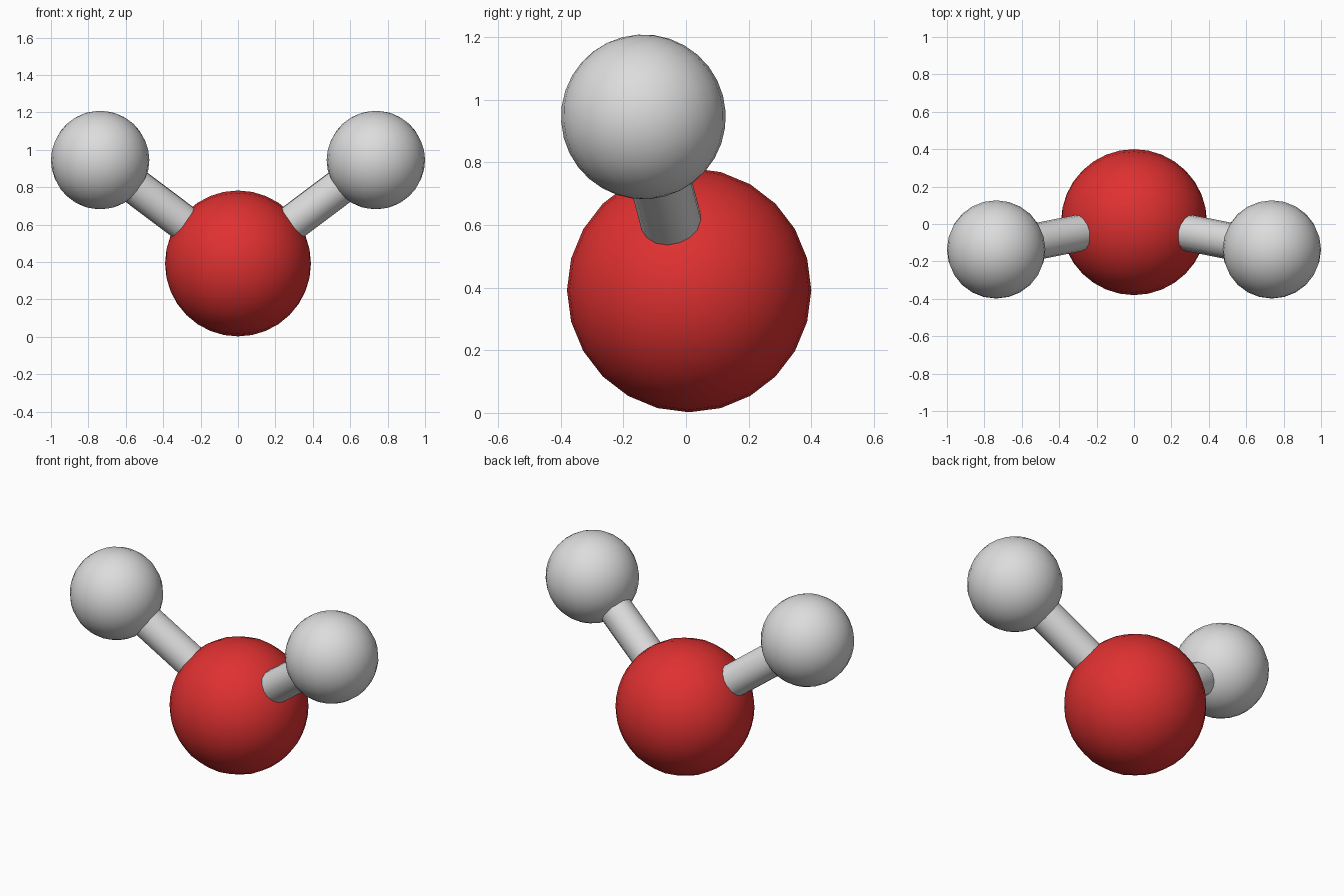
import bpy
import math
from mathutils import Vector

if "Cube" in bpy.data.objects:
    bpy.data.objects.remove(bpy.data.objects["Cube"])


def make_material(name, rgb):
    mat = bpy.data.materials.new(name)
    mat.diffuse_color = (*rgb, 1.0)
    mat.use_nodes = True
    mat.node_tree.nodes["Principled BSDF"].inputs["Base Color"].default_value = mat.diffuse_color
    return mat


red = make_material("red", (0.74, 0.03, 0.03))
pale_grey = make_material("pale_grey", (0.72, 0.72, 0.72))


def finish(name, mat):
    obj = bpy.context.object
    obj.name = name
    obj.data.materials.append(mat)
    bpy.ops.object.shade_smooth_by_angle(angle=math.radians(40))
    return obj


def ball(name, centre, radius, mat, rotation):
    bpy.ops.mesh.primitive_uv_sphere_add(segments=24, ring_count=16, radius=radius,
                                         location=centre, rotation=rotation)
    return finish(name, mat)


def rod(name, start, end, radius, mat):
    axis = end - start
    bpy.ops.mesh.primitive_cylinder_add(vertices=16, radius=radius, depth=axis.length,
                                        location=(start + end) / 2,
                                        rotation=axis.to_track_quat('Z', 'Y').to_euler())
    return finish(name, mat)


# Large central ball
centre = Vector((0, 0.01, 0.392))
ball("centre_ball", centre, 0.39, red, (0, math.pi / 2, 0))

# Mirrored small balls, each joined to the centre by a rod
for side, sign in (("left", -1), ("right", 1)):
    tip = Vector((sign * 0.737, -0.136, 0.945))
    ball(side + "_ball", tip, 0.263, pale_grey, (math.radians(15), 0, 0))
    rod(side + "_rod", centre.lerp(tip, 0.2), centre.lerp(tip, 0.9), 0.098, pale_grey)
